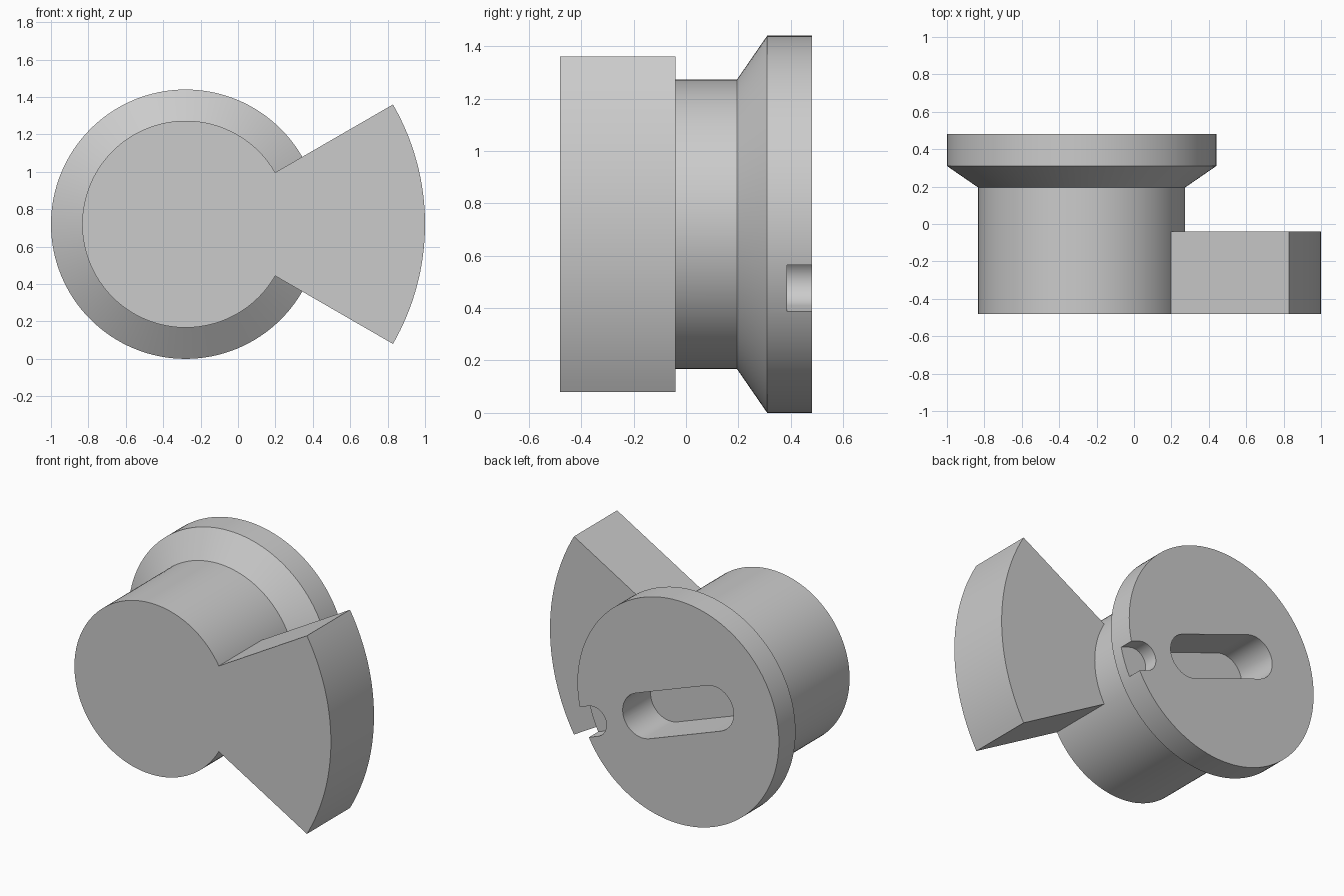
import bpy, bmesh
from math import cos, sin, pi, radians
from mathutils import Vector

if "Cube" in bpy.data.objects:
    bpy.data.objects.remove(bpy.data.objects["Cube"])

CX, CZ = -0.28, 0.72          # turning axis, running along y
FRONT, BACK = -0.48, 0.48
TILT = radians(-20)           # slant of the slot and the notch

grey = bpy.data.materials.new("plain grey")
grey.use_nodes = True
grey.diffuse_color = (0.6, 0.6, 0.6, 1)
grey.node_tree.nodes["Principled BSDF"].inputs["Base Color"].default_value = (0.6, 0.6, 0.6, 1)


def loft(name, rings):
    """Solid through a series of closed outlines, each ([(x, z)...], y) about the axis."""
    bm = bmesh.new()
    loops = [[bm.verts.new((CX + x, y, CZ + z)) for x, z in pts] for pts, y in rings]
    count = len(loops[0])
    for a, b in zip(loops, loops[1:]):
        for i in range(count):
            j = (i + 1) % count
            bm.faces.new((a[i], a[j], b[j], b[i]))
    bm.faces.new(loops[0])
    bm.faces.new(loops[-1])
    bmesh.ops.recalc_face_normals(bm, faces=bm.faces)
    mesh = bpy.data.meshes.new(name)
    bm.to_mesh(mesh)
    bm.free()
    mesh.materials.append(grey)
    obj = bpy.data.objects.new(name, mesh)
    bpy.context.collection.objects.link(obj)
    return obj


def arc(radius, start, end, steps, centre=0.0):
    return [(centre + radius * cos(start + (end - start) * i / steps),
             radius * sin(start + (end - start) * i / steps)) for i in range(steps + 1)]


def circle(radius):
    return arc(radius, 0, 2 * pi, 128)[:-1]


def slot(inner, outer, radius):
    """Round-ended slot along the slanted line, between two end centres."""
    pts = arc(radius, -pi / 2, pi / 2, 24, outer) + arc(radius, pi / 2, 3 * pi / 2, 24, inner)
    return [(x * cos(TILT) - z * sin(TILT), x * sin(TILT) + z * cos(TILT)) for x, z in pts]


def combine(body, tool, operation):
    tool.hide_render = True
    mod = body.modifiers.new(operation.lower(), "BOOLEAN")
    mod.operation, mod.solver, mod.object = operation, "EXACT", tool
    bpy.context.view_layer.objects.active = body
    bpy.ops.object.modifier_apply(modifier=mod.name)
    bpy.data.objects.remove(tool)


# Round hub flaring into the back flange
body = loft("hub_with_flange", [(circle(0.553), FRONT), (circle(0.553), 0.195),
                                (circle(0.72), 0.31), (circle(0.72), BACK)])

# Fan-shaped lobe on the front
fan = loft("fan_lobe", [([(0, 0)] + arc(1.28, -pi / 6, pi / 6, 32), y) for y in (FRONT, -0.04)])
combine(body, fan, "UNION")

# Blind slot and rim notch in the back face
combine(body, loft("slot_cutter", [(slot(-0.27, 0.27, 0.143), y) for y in (0.195, 0.6)]), "DIFFERENCE")
combine(body, loft("notch_cutter", [(slot(0.646, 0.95, 0.095), y) for y in (0.385, 0.6)]), "DIFFERENCE")

# Smooth round walls, sharp rims
for obj in bpy.context.selected_objects:
    obj.select_set(False)
body.select_set(True)
bpy.context.view_layer.objects.active = body
bpy.ops.object.shade_smooth_by_angle(angle=radians(25))
